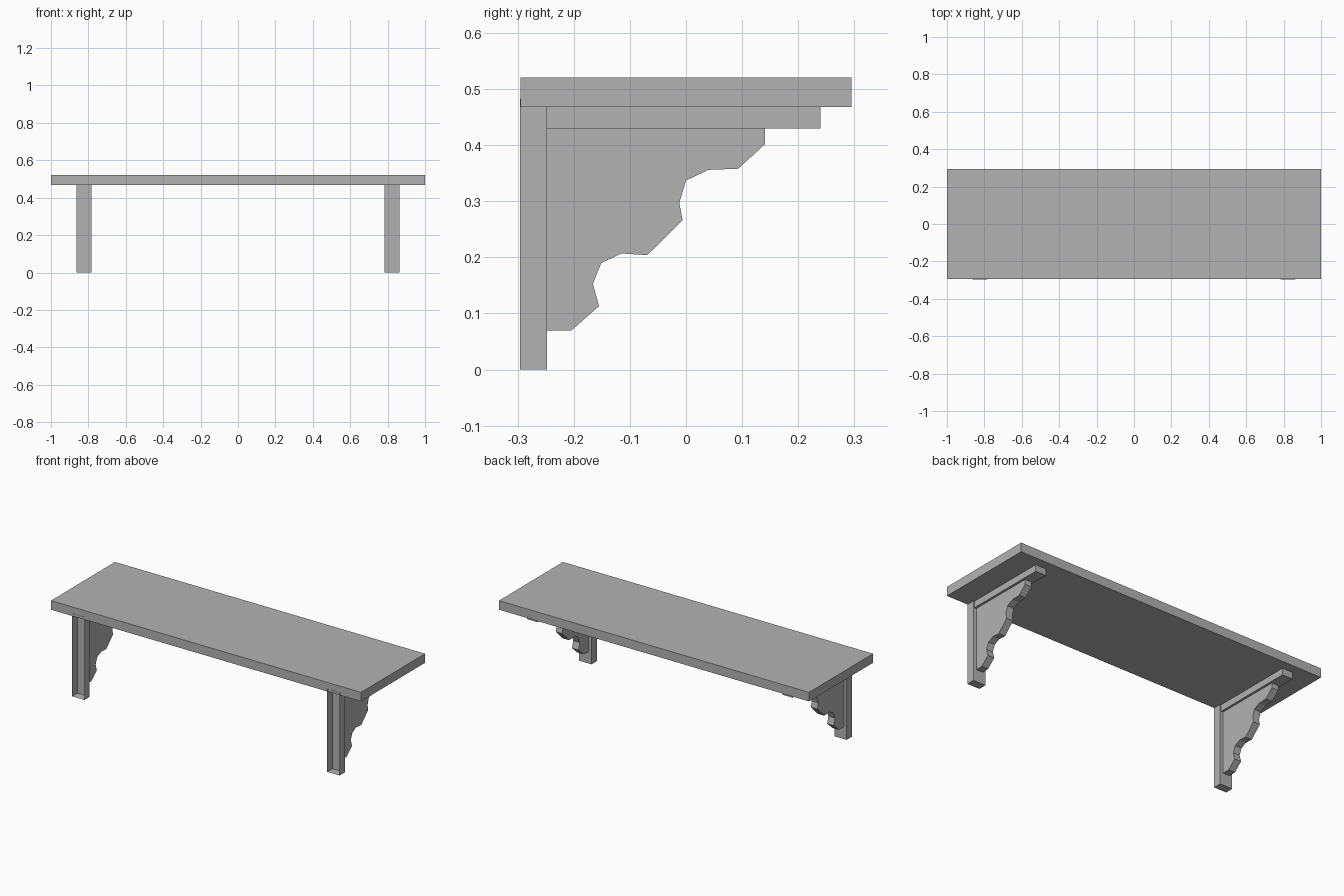
import bpy
import bmesh

cube = bpy.data.objects.get("Cube")
if cube:
    bpy.data.objects.remove(cube, do_unlink=True)

grey = bpy.data.materials.new("plain grey")
grey.use_nodes = True
grey.diffuse_color = (0.45, 0.45, 0.45, 1)
grey.node_tree.nodes["Principled BSDF"].inputs["Base Color"].default_value = (0.45, 0.45, 0.45, 1)


def extrude_profile(name, profile, x, width, open_front=False):
    """Extrude a (y, z) outline along x, centred on the given x."""
    bm = bmesh.new()
    verts = [bm.verts.new((x - width / 2, y, z)) for y, z in profile]
    side = bm.faces.new(verts)
    result = bmesh.ops.extrude_face_region(bm, geom=[side])
    moved = [v for v in result["geom"] if isinstance(v, bmesh.types.BMVert)]
    bmesh.ops.translate(bm, verts=moved, vec=(width, 0, 0))
    bmesh.ops.recalc_face_normals(bm, faces=bm.faces)
    if open_front:
        front = [f for f in bm.faces if f.normal.y < -0.9]
        bmesh.ops.delete(bm, geom=front, context="FACES")
    mesh = bpy.data.meshes.new(name)
    bm.to_mesh(mesh)
    bm.free()
    mesh.materials.append(grey)
    obj = bpy.data.objects.new(name, mesh)
    bpy.context.collection.objects.link(obj)
    return obj


def rectangle(y0, y1, z0, z1):
    return [(y0, z0), (y1, z0), (y1, z1), (y0, z1)]


# Scalloped outline of the bracket web
scallops = [
    (-0.25, 0.07), (-0.204, 0.07), (-0.155, 0.113), (-0.166, 0.153),
    (-0.151, 0.19), (-0.115, 0.207), (-0.069, 0.204), (-0.006, 0.266),
    (-0.012, 0.297), (0.0, 0.337), (0.04, 0.356), (0.093, 0.358),
    (0.141, 0.402), (0.141, 0.43), (-0.25, 0.43),
]

# Shelf board
extrude_profile("shelf_board", rectangle(-0.295, 0.295, 0.468, 0.521), 0, 2)

# Pair of brackets: hollow upright, top arm and scalloped web
for label, x in (("left", 0.823), ("right", -0.823)):
    extrude_profile(label + "_upright", rectangle(-0.296, -0.248, 0, 0.483), x, 0.08, open_front=True)
    extrude_profile(label + "_arm", rectangle(-0.25, 0.24, 0.43, 0.468), x, 0.068)
    extrude_profile(label + "_scalloped_web", scallops, x, 0.042)
